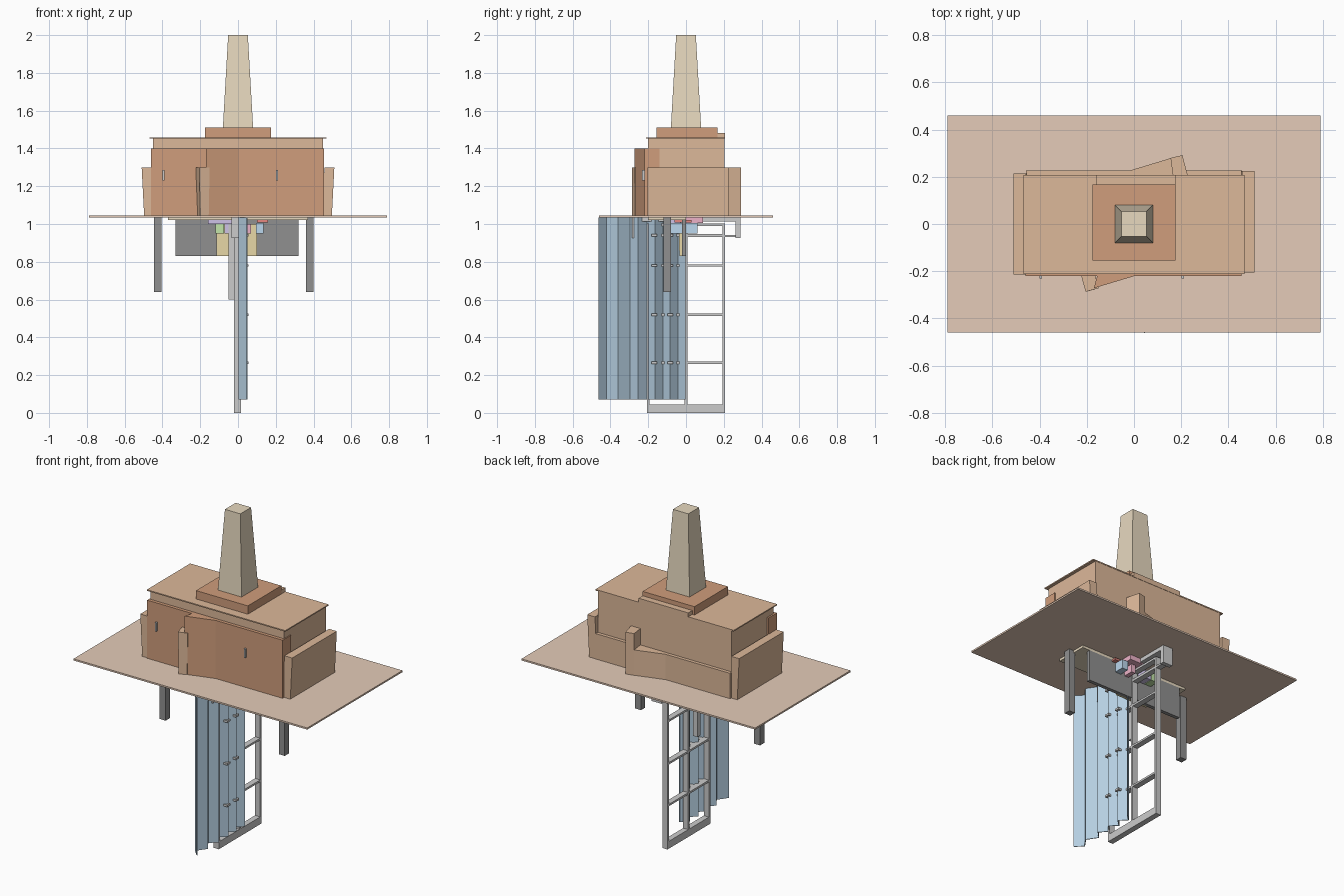
import bpy, bmesh
from mathutils import Vector

mats = {}
COL = {
    'clay': (0.72, 0.48, 0.32), 'rust': (0.63, 0.34, 0.20), 'sand': (0.80, 0.69, 0.52),
    'plate': (0.78, 0.60, 0.48), 'dark': (0.28, 0.28, 0.28), 'gold': (0.80, 0.68, 0.38),
    'blue': (0.46, 0.62, 0.75), 'sky': (0.50, 0.68, 0.85), 'green': (0.55, 0.78, 0.40),
    'violet': (0.62, 0.54, 0.80), 'pink': (0.85, 0.45, 0.58), 'red': (0.80, 0.25, 0.22),
}


def finish(name, bm, col):
    bmesh.ops.recalc_face_normals(bm, faces=bm.faces)
    me = bpy.data.meshes.new(name)
    bm.to_mesh(me)
    bm.free()
    ob = bpy.data.objects.new(name, me)
    bpy.context.collection.objects.link(ob)
    if col:
        if col not in mats:
            mats[col] = bpy.data.materials.new(col)
            mats[col].diffuse_color = (*COL[col], 1)
        me.materials.append(mats[col])
    return ob


def prism(name, base, z0, z1, col=None, top=None):
    """Vertical prism from a footprint; 'top' may give a different upper outline."""
    bm = bmesh.new()
    lo = [bm.verts.new((x, y, z0)) for x, y in base]
    hi = [bm.verts.new((x, y, z1)) for x, y in (top or base)]
    n = len(lo)
    bm.faces.new(lo)
    bm.faces.new(hi)
    for i in range(n):
        j = (i + 1) % n
        bm.faces.new((lo[i], lo[j], hi[j], hi[i]))
    return finish(name, bm, col)


def rect(x0, x1, y0, y1):
    return [(x0, y0), (x1, y0), (x1, y1), (x0, y1)]


def box(name, x0, x1, y0, y1, z0, z1, col=None):
    return prism(name, rect(x0, x1, y0, y1), z0, z1, col)


# broad plate
box('deck_plate', -0.79, 0.79, -0.46, 0.46, 1.035, 1.045, 'plate')

# main block, roof and chimney
box('main_block', -0.45, 0.45, -0.20, 0.205, 1.045, 1.452, 'clay')
box('roof_sheet', -0.468, 0.468, -0.212, 0.207, 1.452, 1.459, 'clay')
box('chimney_plinth', -0.175, 0.175, -0.155, 0.168, 1.459, 1.51, 'rust')
box('plinth_step', -0.16, 0.175, 0.168, 0.207, 1.459, 1.483, 'clay')
prism('chimney', rect(-0.08, 0.08, -0.08, 0.08), 1.51, 2.0, 'sand',
      rect(-0.052, 0.052, -0.052, 0.052))

# front doors, with the middle one swung out
box('left_door', -0.46, -0.17, -0.22, -0.14, 1.045, 1.40, 'rust')
box('right_door', -0.17, 0.456, -0.22, -0.14, 1.045, 1.40, 'rust')
prism('open_door', [(0.02, -0.215), (-0.155, -0.215), (-0.17, -0.272)], 1.045, 1.40, 'rust')
prism('open_door_end', [(-0.155, -0.27), (-0.165, -0.215), (-0.215, -0.215), (-0.20, -0.287)],
      1.045, 1.30, 'clay',
      [(-0.15, -0.272), (-0.165, -0.215), (-0.225, -0.215), (-0.205, -0.287)])
for x in (-0.395, 0.207):
    box('door_handle', x - 0.005, x + 0.005, -0.232, -0.22, 1.23, 1.285)

# leaning side panels
prism('left_side_panel', rect(-0.497, -0.445, -0.215, 0.215), 1.045, 1.30, 'clay',
      rect(-0.51, -0.458, -0.215, 0.215))
prism('right_side_panel', rect(0.445, 0.497, -0.205, 0.225), 1.045, 1.30, 'clay',
      rect(0.458, 0.51, -0.205, 0.225))

# low rear wall with its swung section
box('rear_wall', -0.457, 0.457, 0.20, 0.226, 1.045, 1.20, 'clay')
prism('rear_swung_wall', [(-0.04, 0.22), (0.16, 0.22), (0.165, 0.282)], 1.045, 1.20, 'clay')
prism('rear_wall_end', [(0.155, 0.28), (0.165, 0.205), (0.228, 0.205), (0.205, 0.292)],
      1.045, 1.30, 'clay')

# underside board, panel and legs
box('under_board', -0.37, 0.37, -0.20, 0.0, 1.02, 1.035, 'sand')
box('apron_panel', -0.33, 0.32, -0.022, 0.0, 0.83, 1.02, 'dark')
box('apron_front', -0.115, 0.10, -0.034, -0.022, 0.83, 1.0, 'gold')
box('apron_inset', -0.10, 0.095, -0.038, -0.034, 0.86, 0.95, 'gold')
for x in (-0.425, 0.38):
    box('leg', x - 0.02, x + 0.02, -0.12, -0.08, 0.64, 1.035, 'dark')

# bracket running front to back, with drop ends
box('bracket_bar', -0.035, 0.03, -0.285, 0.288, 1.012, 1.035)
box('front_bracket_drop', -0.035, 0.03, -0.285, -0.255, 0.925, 1.02)
box('rear_bracket_drop', -0.035, 0.03, 0.262, 0.288, 0.925, 1.02)
box('hanging_strip', -0.05, -0.018, -0.07, -0.04, 0.60, 1.02)

# ladder frame
box('ladder_foot', -0.02, 0.015, -0.207, 0.207, 0.0, 0.045)
for y in (-0.20, 0.0, 0.20):
    box('ladder_post', -0.02, 0.015, y - 0.007, y + 0.007, 0.045, 1.0)
box('ladder_top', -0.02, 0.015, -0.207, 0.207, 0.99, 1.003)
LEVELS = (0.265, 0.52, 0.78, 0.94)
for z in LEVELS:
    box('ladder_rung', -0.02, 0.015, -0.20, 0.20, z - 0.006, z + 0.006)
    for y in (-0.168, -0.083):
        box('sheet_pin', 0.0, 0.056, y - 0.015, y + 0.015, z - 0.006, z + 0.006)
box('upper_rung', -0.02, 0.015, 0.0, 0.265, 0.931, 0.943)

# folded blue sheet
ys = (-0.463, -0.42, -0.36, -0.297, -0.255, -0.207, -0.164, -0.122, -0.085, -0.042, -0.003)
front = [(0.002 if i % 2 else 0.044, y) for i, y in enumerate(ys)]
back = [(x + 0.005, y) for x, y in reversed(front)]
prism('folded_sheet', front + back, 0.07, 1.035, 'blue')

# small coloured blocks beneath the board
for nm, *d in (
    ('violet_strip', -0.16, 0.05, -0.08, -0.03, 1.0, 1.02, 'violet'),
    ('green_block', -0.12, -0.075, -0.07, 0.06, 0.95, 1.0, 'green'),
    ('violet_block', -0.072, -0.03, -0.07, 0.06, 0.95, 1.0, 'violet'),
    ('pink_block', 0.04, 0.068, -0.07, 0.06, 0.95, 1.0, 'pink'),
    ('pink_strip', -0.03, 0.10, 0.0, 0.09, 1.005, 1.035, 'pink'),
    ('blue_block', 0.095, 0.135, -0.10, 0.06, 0.95, 1.005, 'sky'),
    ('red_strip', 0.10, 0.16, -0.06, 0.03, 1.008, 1.02, 'red'),
):
    box(nm, *d)
